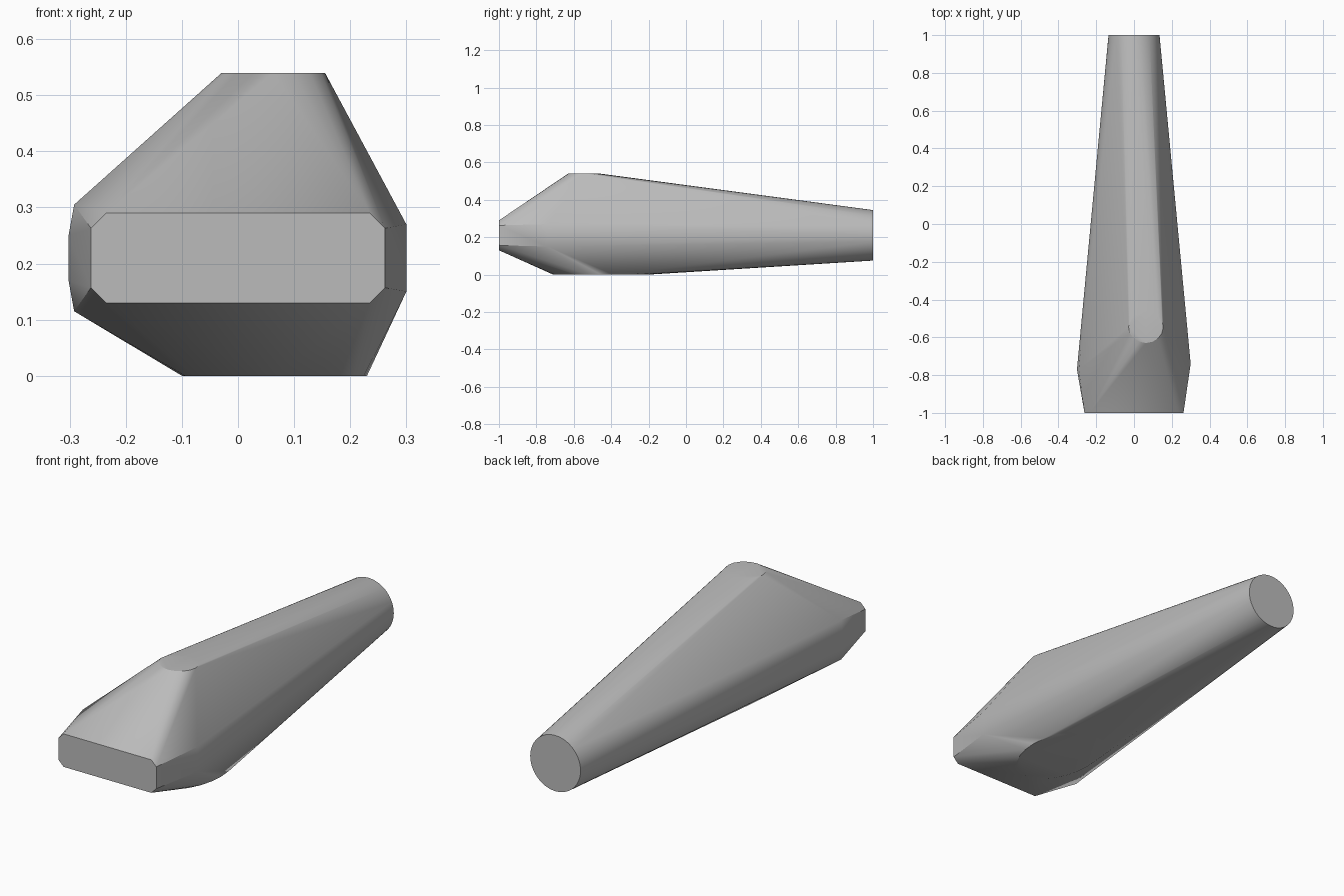
import bpy, bmesh
from math import cos, sin, tau, radians

cube = bpy.data.objects.get("Cube")
if cube:
    bpy.data.objects.remove(cube, do_unlink=True)

grey = bpy.data.materials.new("mid_grey")
grey.use_nodes = True
colour = (0.5, 0.5, 0.5, 1)
grey.diffuse_color = colour
grey.node_tree.nodes["Principled BSDF"].inputs["Base Color"].default_value = colour


def ring(cx, cy, rx, ry, count):
    return [(cx + rx * cos(tau * i / count), cy + ry * sin(tau * i / count))
            for i in range(count)]


points = []
# Chamfered rectangular nose
for side in (-1, 1):
    for z_side in (-1, 1):
        points.append((side * 0.235, -1, 0.21 + z_side * 0.08))
        points.append((side * 0.262, -1, 0.21 + z_side * 0.053))
# Round tail
points += [(x, 1, z) for x, z in ring(0, 0.21, 0.135, 0.135, 48)]
# Flat top pad and long flat belly, both offset to the left
points += [(x, y, 0.54) for x, y in ring(0.063, -0.545, 0.092, 0.085, 16)]
points += [(x, y, 0) for x, y in ring(0.065, -0.455, 0.165, 0.255, 24)]
# Widest part of each flank
points += [(-0.302, -0.77, z) for z in (0.17, 0.25)]
points += [(-0.292, -0.77, z) for z in (0.115, 0.305)]
points += [(0.3, -0.74, z) for z in (0.15, 0.21, 0.27)]

# Taut skin over all the sections
bm = bmesh.new()
for p in points:
    bm.verts.new(p)
hull = bmesh.ops.convex_hull(bm, input=bm.verts)
loose = [v for v in bm.verts if not v.link_faces]
bmesh.ops.delete(bm, geom=loose, context='VERTS')
bmesh.ops.dissolve_limit(bm, angle_limit=radians(0.5), verts=bm.verts, edges=bm.edges)
bmesh.ops.recalc_face_normals(bm, faces=bm.faces)

mesh = bpy.data.meshes.new("tapered_body")
bm.to_mesh(mesh)
bm.free()
mesh.materials.append(grey)
body = bpy.data.objects.new("tapered_body", mesh)
bpy.context.collection.objects.link(body)

# Smooth shading with crisp edges
bpy.context.view_layer.objects.active = body
body.select_set(True)
bpy.ops.object.shade_smooth_by_angle(angle=radians(30))
